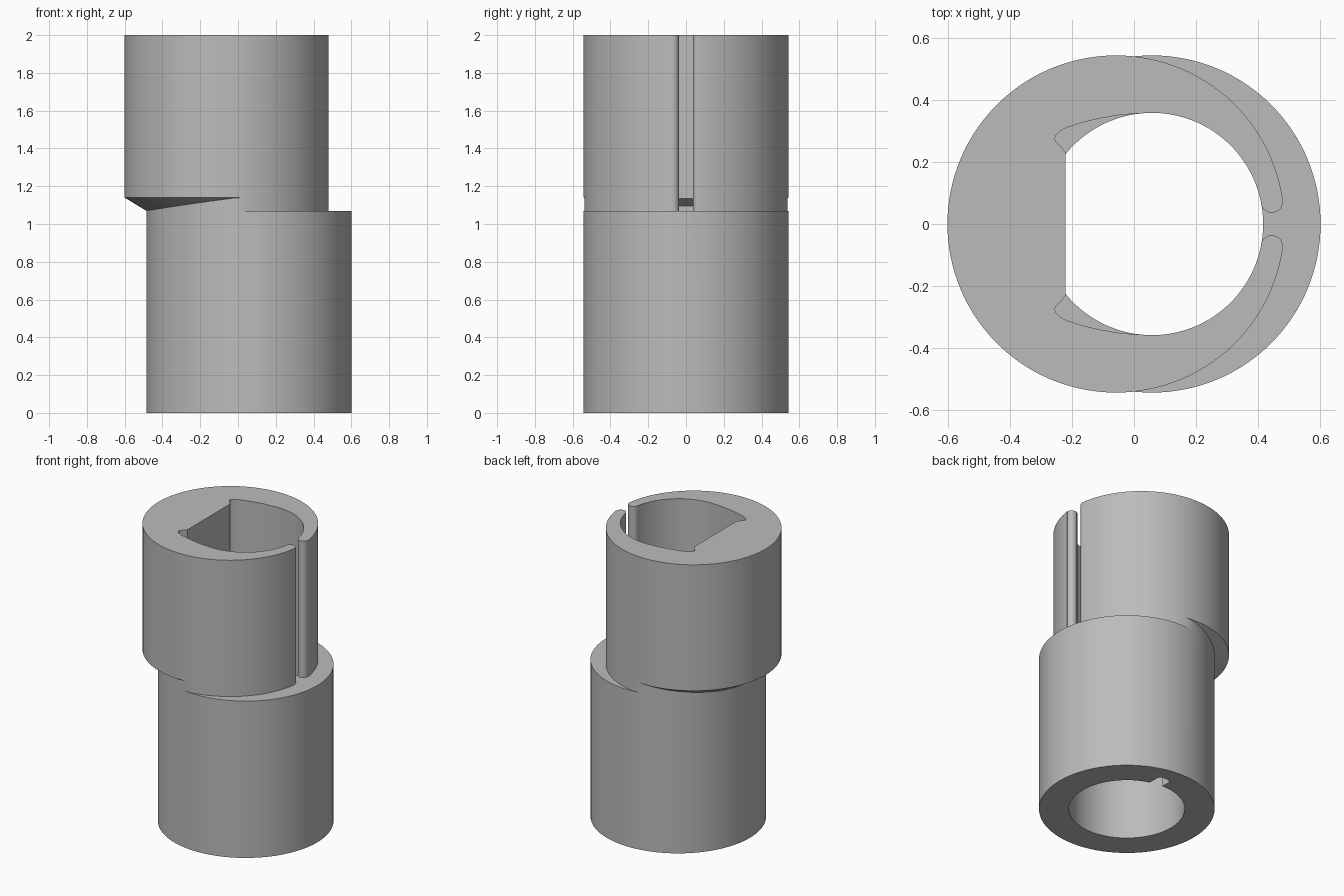
import bpy
import bmesh
from math import atan2, cos, sin, pi, radians

if "Cube" in bpy.data.objects:
    bpy.data.objects.remove(bpy.data.objects["Cube"])

SHIFT, OUTER, BORE, SIDES = 0.058, 0.543, 0.358, 128
STEP, CONE_TOP, TOP = 1.07, 1.14, 2.0

grey = bpy.data.materials.new("plain_grey")
grey.use_nodes = True
grey.diffuse_color = (0.5, 0.5, 0.5, 1)
grey.node_tree.nodes["Principled BSDF"].inputs["Base Color"].default_value = (0.5, 0.5, 0.5, 1)


def circle(cx, r):
    return [(cx + r * cos(2 * pi * i / SIDES), r * sin(2 * pi * i / SIDES)) for i in range(SIDES)]


def loft(name, rings):
    """Closed solid through rings of 3D points with equal counts."""
    bm = bmesh.new()
    loops = [[bm.verts.new(p) for p in ring] for ring in rings]
    n = len(loops[0])
    for a, b in zip(loops, loops[1:]):
        for i in range(n):
            j = (i + 1) % n
            bm.faces.new((a[i], a[j], b[j], b[i]))
    bm.faces.new(loops[0][::-1])
    bm.faces.new(loops[-1])
    bmesh.ops.recalc_face_normals(bm, faces=bm.faces)
    mesh = bpy.data.meshes.new(name)
    bm.to_mesh(mesh)
    bm.free()
    mesh.materials.append(grey)
    ob = bpy.data.objects.new(name, mesh)
    bpy.context.collection.objects.link(ob)
    return ob


def level(outline, z):
    return [(x, y, z) for x, y in outline]


def prism(name, outline, z0, z1):
    return loft(name, [level(outline, z0), level(outline, z1)])


def combine(target, tool, operation):
    mod = target.modifiers.new(tool.name, "BOOLEAN")
    mod.operation, mod.object, mod.solver = operation, tool, "EXACT"
    bpy.context.view_layer.objects.active = target
    bpy.ops.object.modifier_apply(modifier=mod.name)
    bpy.data.objects.remove(tool)


# Lower barrel
low, high = circle(SHIFT, OUTER), circle(-SHIFT, OUTER)
body = prism("offset_sleeve", low, 0, STEP)

# Neck shared by both barrels
neck = [p for p in low if p[0] < 0] + [p for p in high if p[0] > 0]
neck.sort(key=lambda p: atan2(p[1], p[0]))
combine(body, prism("neck", neck, STEP, CONE_TOP), "UNION")

# Upper barrel with a tapered underside
upper = loft("upper_barrel", [level(circle(-SHIFT, OUTER - 2 * SHIFT), STEP),
                              level(high, CONE_TOP), level(high, TOP)])
combine(body, upper, "UNION")

# Round bore whose roof slopes up to the flat
bore = circle(SHIFT, BORE)
bore_cut = loft("bore", [level(bore, -0.1),
                         [(x, y, 1.135 + 0.5 * (x + 0.22)) for x, y in bore]])
combine(body, bore_cut, "DIFFERENCE")

# Upper opening: rounded slot lip, bore arc, corner relief and flat
half = [(0.7, 0.072)]
half += [(0.444 + 0.035 * cos(a), 0.071 + 0.035 * sin(a))
         for a in (-pi * i / 14 for i in range(15))]
half += [p for p in bore if p[1] > 0.08 and p[0] > 0.03]
half += [(-0.04, 0.352), (-0.11, 0.34), (-0.165, 0.327), (-0.216, 0.311), (-0.24, 0.298),
         (-0.253, 0.284), (-0.255, 0.272), (-0.25, 0.264), (-0.239, 0.253), (-0.22, 0.23)]
opening = half + [(x, -y) for x, y in reversed(half)]
combine(body, prism("opening", opening, STEP, TOP + 0.1), "DIFFERENCE")

# Small keyway inside the lower bore
key = [(0.07, 0.3), (0.16, 0.3), (0.16, 0.42), (0.145, 0.44), (0.085, 0.44), (0.07, 0.42)]
combine(body, prism("keyway", key, -0.1, 0.95), "DIFFERENCE")

bpy.ops.object.select_all(action="DESELECT")
body.select_set(True)
bpy.context.view_layer.objects.active = body
bpy.ops.object.shade_smooth_by_angle(angle=radians(30))
